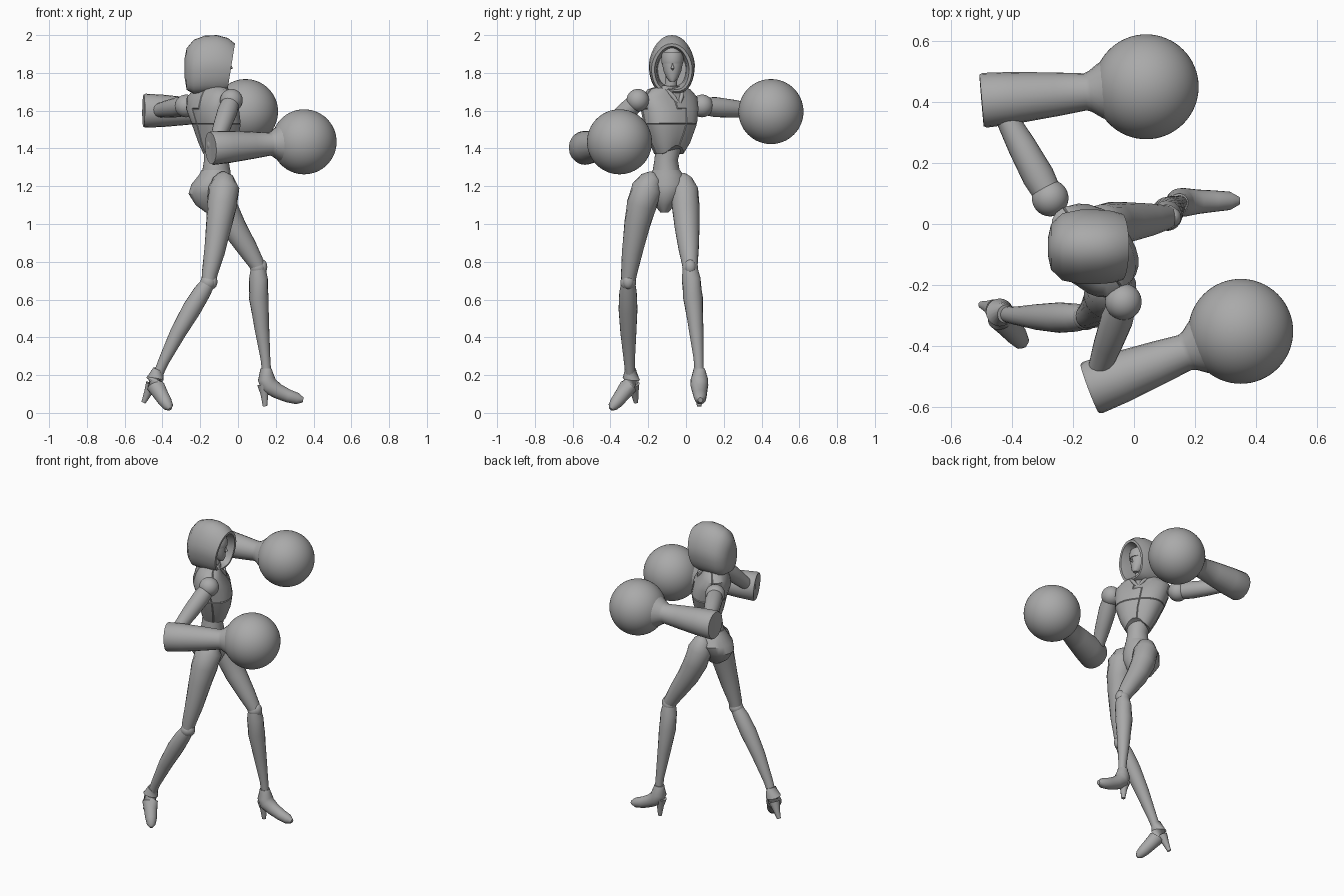
import bpy, bmesh
from math import sin, cos, pi, radians, copysign
from mathutils import Vector, Matrix

cube = bpy.data.objects.get("Cube")
if cube:
    bpy.data.objects.remove(cube, do_unlink=True)

grey = bpy.data.materials.new("plain grey")
grey.use_nodes = True
grey.diffuse_color = (0.4, 0.4, 0.4, 1)
grey.node_tree.nodes["Principled BSDF"].inputs["Base Color"].default_value = grey.diffuse_color


def finish(name, bm, angle=40):
    """Turn a bmesh into a named, shaded object."""
    bmesh.ops.recalc_face_normals(bm, faces=bm.faces)
    mesh = bpy.data.meshes.new(name)
    bm.to_mesh(mesh)
    bm.free()
    mesh.materials.append(grey)
    obj = bpy.data.objects.new(name, mesh)
    bpy.context.collection.objects.link(obj)
    bpy.ops.object.select_all(action="DESELECT")
    obj.select_set(True)
    bpy.context.view_layer.objects.active = obj
    bpy.ops.object.shade_smooth_by_angle(angle=radians(angle))
    return obj


def skin(rings):
    """Bridge equal rings of points and cap both ends."""
    bm = bmesh.new()
    loops = [[bm.verts.new(p) for p in ring] for ring in rings]
    count = len(loops[0])
    for low, high in zip(loops, loops[1:]):
        for i in range(count):
            j = (i + 1) % count
            bm.faces.new((low[i], low[j], high[j], high[i]))
    bm.faces.new(loops[0])
    bm.faces.new(loops[-1])
    return bm


def tube(name, path, sides=20, angle=40):
    """Round limb through (x, y, z, radius) stations."""
    points = [Vector(p[:3]) for p in path]
    rings = []
    for i, centre in enumerate(points):
        along = points[min(i + 1, len(points) - 1)] - points[max(i - 1, 0)]
        turn = along.to_track_quat("Z", "Y").to_matrix()
        rings.append([centre + turn @ Vector((cos(a), sin(a), 0)) * path[i][3]
                      for a in (2 * pi * k / sides for k in range(sides))])
    return finish(name, skin(rings), angle)


def boxy(value, power):
    return copysign(abs(value) ** power, value)


def stack(stations, yaw, power=0.85, sides=24, arch=0):
    """Body rings from (z, x, y, half width, half depth); arch lifts the front of the first ring."""
    turn = Matrix.Rotation(radians(yaw), 3, "Z")
    rings = []
    for n, (z, x, y, wide, deep) in enumerate(stations):
        ring = []
        for k in range(sides):
            a = 2 * pi * (k + 0.5) / sides
            lift = arch * max(0, cos(a)) ** 4 if n < 2 else 0
            ring.append(turn @ Vector((deep * boxy(cos(a), power), wide * boxy(sin(a), power), 0))
                        + Vector((x, y, z + lift)))
        rings.append(ring)
    return skin(rings)


def ball(name, centre, radius, scale=(1, 1, 1), sides=20):
    bm = bmesh.new()
    bmesh.ops.create_uvsphere(bm, u_segments=sides * 2, v_segments=sides, radius=radius)
    bmesh.ops.scale(bm, vec=scale, verts=bm.verts)
    bmesh.ops.translate(bm, vec=centre, verts=bm.verts)
    return finish(name, bm, 60)


# Ribcage, cut into raised panels by shallow seams
CHEST_YAW = 36
chest = stack([(1.37, -.105, -.09, .07, .07), (1.43, -.105, -.085, .105, .09),
               (1.53, -.115, -.083, .145, .105), (1.61, -.135, -.087, .16, .11),
               (1.67, -.145, -.09, .165, .08), (1.71, -.14, -.09, .125, .06),
               (1.73, -.125, -.085, .05, .045)], CHEST_YAW, arch=.045)
forward = Matrix.Rotation(radians(CHEST_YAW), 3, "Z") @ Vector((1, 0, 0))
left = Vector((-forward.y, forward.x, 0))
middle = Vector((-.13, -.087, 0))
panels = {}
for face in chest.faces:
    c = face.calc_center_median()
    if len(face.verts) == 4:
        key = ((c - middle).dot(left) > 0, (c - middle).dot(forward) > 0, c.z > 1.54)
        panels.setdefault(key, []).append(face)
bmesh.ops.recalc_face_normals(chest, faces=chest.faces)
for group in panels.values():
    bmesh.ops.inset_region(chest, faces=group, thickness=.003, depth=.004, use_even_offset=True)
finish("ribcage", chest, 35)

# Collar straps rising to the neck
for side, word in ((1, "left"), (-1, "right")):
    base = middle + forward * .085 + Vector((0, 0, 1.63))
    top = middle + left * side * .055 + forward * .035 + Vector((0, 0, 1.72))
    tube(word + "_collar", [(*base, .008), (*((base + top) / 2 + forward * .012), .012),
                            (*top, .01)], 10)

# Waist and pelvis
finish("waist", stack([(1.22, -.115, -.1, .075, .08), (1.28, -.115, -.105, .072, .075),
                       (1.34, -.115, -.105, .062, .065), (1.42, -.11, -.09, .07, .07)], 18, 1))
finish("pelvis", stack([(1.06, -.13, -.115, .02, .04), (1.1, -.14, -.112, .055, .085),
                        (1.16, -.145, -.105, .1, .118), (1.21, -.138, -.1, .115, .11),
                        (1.26, -.122, -.102, .09, .085), (1.285, -.117, -.105, .074, .077)],
                       0, 1))

# Neck, face and visor
tube("neck", [(-.125, -.085, 1.7, .045), (-.115, -.08, 1.74, .032), (-.11, -.075, 1.8, .032)])
finish("face", stack([(1.755, -.075, -.072, .014, .018), (1.775, -.085, -.072, .032, .035),
                      (1.81, -.1, -.072, .047, .052), (1.85, -.105, -.072, .055, .06),
                      (1.9, -.11, -.072, .053, .058), (1.94, -.12, -.072, .035, .04)], 4, 1))
finish("visor", stack([(1.85, -.103, -.072, .057, .063), (1.865, -.103, -.072, .059, .066),
                       (1.895, -.106, -.072, .058, .064), (1.91, -.108, -.072, .055, .06)], 4, 1))
tube("nose", [(-.045, -.071, 1.862, .003), (-.036, -.071, 1.825, .009), (-.05, -.071, 1.818, .005)], 8)


# Hood: pointed arches from the back to the brim, then folded inside
def arch_ring(x, wide, low, high, lean):
    ring = []
    for k in range(32):
        a = 2 * pi * k / 32
        up = -cos(a)
        z = (low + high) / 2 + (high - low) / 2 * up
        y = wide * boxy(sin(a), .62 if up < 0 else .95) * (1 - .12 * max(0, up))
        ring.append(Vector((x + lean * (z - 1.85), y - .075, z)))
    return ring


hood = [(-.282, .03, 1.77, 1.88, 0), (-.272, .075, 1.71, 1.93, 0), (-.235, .11, 1.69, 1.975, 0),
        (-.175, .122, 1.69, 1.997, 0), (-.12, .122, 1.69, 2, .05), (-.07, .118, 1.69, 1.985, .12),
        (-.033, .108, 1.7, 1.955, .16), (-.033, .092, 1.71, 1.94, .16), (-.09, .08, 1.72, 1.93, 0),
        (-.15, .075, 1.73, 1.92, 0)]
finish("hood", skin([arch_ring(*row) for row in hood]), 50)


# Arms: shoulder ball, tapered upper arm, hollow sleeve and a big round fist
def arm(word, shoulder, elbow, sleeve, fist):
    shoulder, elbow, sleeve, fist = map(Vector, (shoulder, elbow, sleeve, fist))
    ball(word + "_shoulder", shoulder, .06)
    steps = [(0, .045), (.25, .053), (.6, .047), (.95, .036), (1.05, .036)]
    tube(word + "_upper_arm", [(*shoulder.lerp(elbow, t), r) for t, r in steps])
    ball(word + "_elbow", elbow, .045)
    steps = [(.06, .06), (.01, .075), (0, .085), (.02, .09), (.2, .085), (.45, .072),
             (.63, .061), (.66, .067), (.72, .09), (.8, .11)]
    tube(word + "_sleeve", [(*sleeve.lerp(fist, t), r) for t, r in steps])
    ball(word + "_fist", fist, .172, sides=32)


arm("right", (-.035, -.255, 1.655), (-.12, -.49, 1.42), (-.145, -.54, 1.402), (.35, -.352, 1.435))
arm("left", (-.275, .085, 1.625), (-.43, .37, 1.6), (-.5, .405, 1.6), (.04, .45, 1.595))


# Legs: thigh, knee joint with cap, calf
def leg(word, thigh, knee, calf):
    tube(word + "_thigh", thigh)
    ball(word + "_knee", knee, .042)
    ball(word + "_kneecap", Vector(knee) + Vector((.022, 0, .005)), .03, (.9, 1, 1.3))
    tube(word + "_calf", calf)


leg("right", [(-.085, -.175, 1.27, .02), (-.08, -.185, 1.245, .055), (-.075, -.205, 1.19, .083),
              (-.085, -.235, 1.1, .08), (-.1, -.258, 1, .069), (-.125, -.285, .85, .055),
              (-.15, -.302, .735, .042), (-.155, -.305, .7, .038)],
    (-.158, -.306, .69),
    [(-.16, -.306, .685, .038), (-.19, -.307, .64, .046), (-.245, -.307, .55, .05),
     (-.32, -.305, .42, .042), (-.395, -.3, .27, .029), (-.42, -.296, .21, .026)])
leg("left", [(-.115, -.02, 1.265, .02), (-.11, -.018, 1.24, .05), (-.1, -.01, 1.18, .075),
             (-.07, 0, 1.08, .073), (-.02, .006, .98, .066), (.05, .014, .87, .054),
             (.095, .02, .795, .043), (.105, .021, .775, .04)],
    (.106, .022, .768),
    [(.107, .022, .765, .04), (.108, .027, .71, .05), (.11, .037, .61, .052),
     (.125, .052, .46, .04), (.145, .066, .29, .026), (.152, .07, .21, .024)])


# High-heeled shoes
def shoe(word, path, heel):
    tube(word + "_shoe", path)
    tube(word + "_heel", heel, 10)


shoe("right", [(-.42, -.295, .23, .03), (-.44, -.29, .18, .046), (-.435, -.305, .14, .047),
               (-.41, -.335, .1, .04), (-.385, -.365, .06, .035), (-.368, -.388, .033, .026),
               (-.36, -.398, .02, .01)],
     [(-.455, -.28, .15, .035), (-.475, -.272, .11, .022), (-.5, -.265, .055, .012)])
shoe("left", [(.148, .07, .235, .03), (.15, .071, .18, .046), (.165, .071, .145, .047),
              (.21, .073, .115, .04), (.265, .075, .09, .035), (.315, .076, .075, .03),
              (.345, .076, .068, .013)],
     [(.135, .07, .15, .035), (.14, .07, .1, .022), (.143, .07, .035, .012)])
